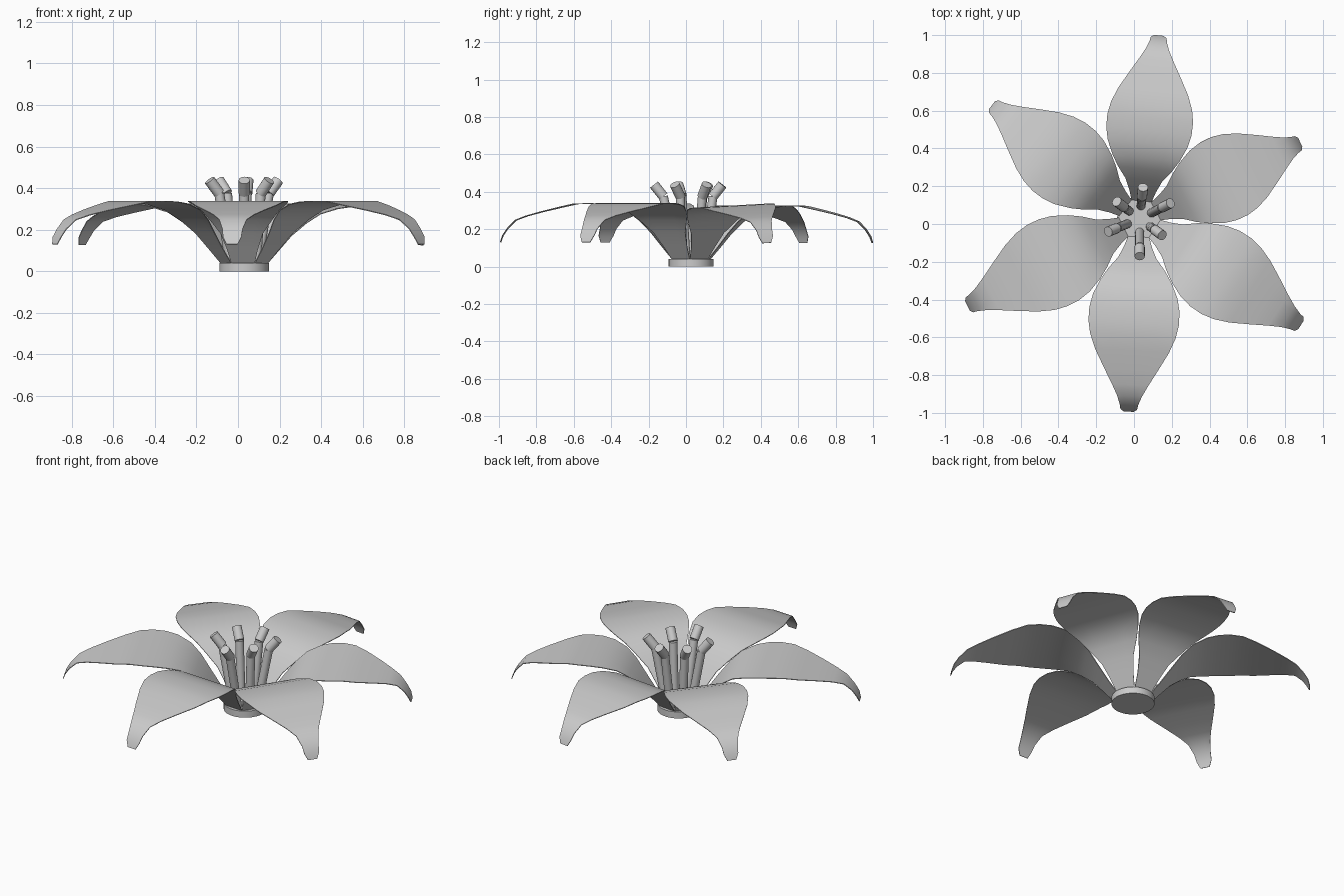
import bpy, bmesh, math
from mathutils import Vector, Matrix

if "Cube" in bpy.data.objects:
    bpy.data.objects.remove(bpy.data.objects["Cube"])

CENTRE = Vector((0.03, 0.027, 0.0))

# Petal outline along its length: distance from centre, height, half width
PROFILE = [
    (0.09, 0.03, 0.054), (0.15, 0.105, 0.074), (0.21, 0.183, 0.102),
    (0.27, 0.248, 0.150), (0.33, 0.295, 0.188), (0.41, 0.323, 0.224),
    (0.48, 0.334, 0.239), (0.55, 0.337, 0.240), (0.62, 0.335, 0.227),
    (0.70, 0.317, 0.196), (0.80, 0.293, 0.142), (0.88, 0.271, 0.097),
    (0.94, 0.248, 0.066), (0.985, 0.203, 0.049), (1.01, 0.165, 0.044),
    (1.022, 0.130, 0.027),
]


def finish(obj, angle=40):
    bpy.ops.object.select_all(action='DESELECT')
    obj.select_set(True)
    bpy.context.view_layer.objects.active = obj
    bpy.ops.object.shade_smooth_by_angle(angle=math.radians(angle))


def make_petal(name, degrees, length, width=1.0, height=1.0, roll=0.0):
    bm = bmesh.new()
    rot = Matrix.Rotation(math.radians(degrees), 3, 'Z')
    rows = []
    for r, z, w in PROFILE:
        r *= 1 + (length / 1.022 - 1) * min(1, r)
        row = []
        for k in (-1, -0.5, 0, 0.5, 1):
            side = k * w * width
            p = Vector((r, side, 0.03 + (z - 0.03) * height + side * roll))
            row.append(bm.verts.new(rot @ p + CENTRE))
        rows.append(row)
    for a, b in zip(rows, rows[1:]):
        for i in range(4):
            bm.faces.new((a[i], b[i], b[i + 1], a[i + 1]))
    mesh = bpy.data.meshes.new(name)
    bm.to_mesh(mesh)
    bm.free()
    obj = bpy.data.objects.new(name, mesh)
    bpy.context.collection.objects.link(obj)
    bpy.context.view_layer.objects.active = obj
    thick = obj.modifiers.new("thickness", 'SOLIDIFY')
    thick.thickness = 0.004
    thick.offset = 0
    bpy.ops.object.modifier_apply(modifier=thick.name)
    finish(obj)


def rod(name, a, b, radius, sides=16):
    d = b - a
    bpy.ops.mesh.primitive_cylinder_add(vertices=sides, radius=radius, depth=d.length,
                                        location=(a + b) / 2)
    obj = bpy.context.object
    obj.name = name
    obj.rotation_euler = d.to_track_quat('Z', 'Y').to_euler()
    finish(obj)


# Round base
rod("flower_base", CENTRE, CENTRE + Vector((0, 0, 0.04)), 0.12, 32)

# Outer petals
for i, deg in enumerate((206.8, 266.7, 326.6)):
    make_petal(f"outer_petal_{i + 1}", deg, 1.02)

# Inner petals, slightly shorter and lower
for i, (deg, length, roll) in enumerate(((25.5, 0.94, 0.05), (84, 0.975, 0), (142.4, 0.985, 0))):
    make_petal(f"inner_petal_{i + 1}", deg, length, 0.95, 0.96, roll)

# Stamens: nearly upright filament with an outward tilted anther
for i, (deg, reach) in enumerate(((27, 0.195), (84, 0.18), (143, 0.165),
                                  (202, 0.192), (270, 0.21), (324, 0.16))):
    t = math.radians(deg)
    out = Vector((math.cos(t), math.sin(t), 0))
    foot = CENTRE + out * 0.07 + Vector((0, 0, 0.03))
    bend = CENTRE + out * (reach - 0.062) + Vector((0, 0, 0.375))
    tip = CENTRE + out * (reach - 0.012) + Vector((0, 0, 0.438))
    rod(f"filament_{i + 1}", foot, bend, 0.024)
    rod(f"anther_{i + 1}", bend, tip, 0.027)
